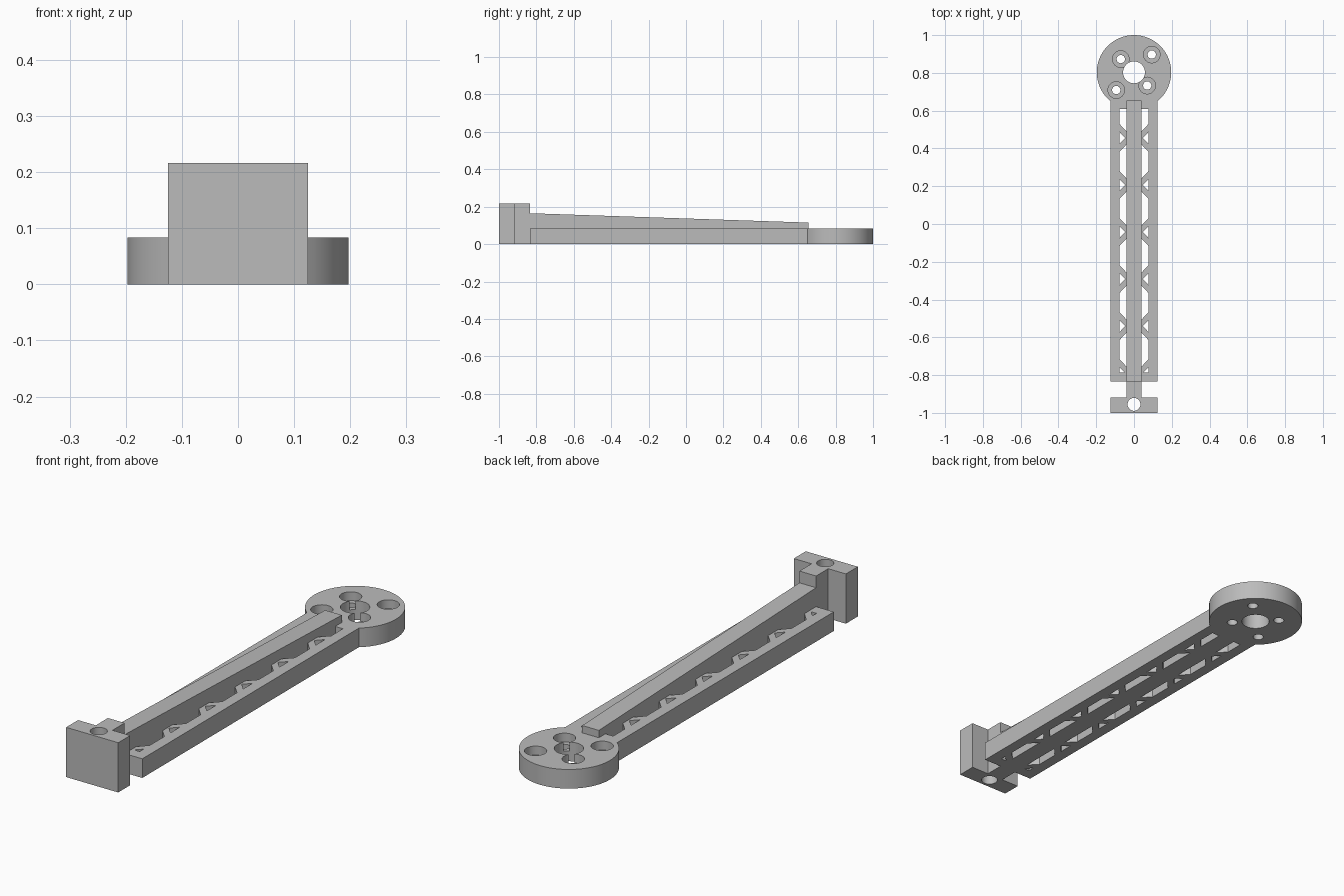
import bpy
import bmesh
from math import cos, sin, pi, asin

if "Cube" in bpy.data.objects:
    bpy.data.objects.remove(bpy.data.objects["Cube"], do_unlink=True)

grey = bpy.data.materials.new("plain grey")
grey.use_nodes = True
GREY = (0.5, 0.5, 0.5, 1)
grey.diffuse_color = GREY
grey.node_tree.nodes["Principled BSDF"].inputs["Base Color"].default_value = GREY


def prisms(name, outlines, low, high, place=lambda u, v, w: (u, v, w)):
    """Extrude closed 2D outlines from low to high into one object."""
    bm = bmesh.new()
    for outline in outlines:
        rings = [[bm.verts.new(place(u, v, w)) for u, v in outline] for w in (low, high)]
        bm.faces.new(rings[0])
        bm.faces.new(rings[1])
        n = len(outline)
        for i in range(n):
            j = (i + 1) % n
            bm.faces.new((rings[0][i], rings[0][j], rings[1][j], rings[1][i]))
    bmesh.ops.recalc_face_normals(bm, faces=bm.faces)
    mesh = bpy.data.meshes.new(name)
    bm.to_mesh(mesh)
    bm.free()
    mesh.materials.append(grey)
    obj = bpy.data.objects.new(name, mesh)
    bpy.context.collection.objects.link(obj)
    return obj


def circle(x, y, r, n=40):
    return [(x + r * cos(2 * pi * i / n), y + r * sin(2 * pi * i / n)) for i in range(n)]


def cut(target, outlines, low, high):
    cutter = prisms("cutter", outlines, low, high)
    cutter.hide_render = True
    bpy.context.view_layer.objects.active = target
    mod = target.modifiers.new("cut", "BOOLEAN")
    mod.operation = "DIFFERENCE"
    mod.solver = "EXACT"
    mod.object = cutter
    bpy.ops.object.modifier_apply(modifier=mod.name)
    bpy.data.objects.remove(cutter, do_unlink=True)


def smooth(obj):
    bpy.ops.object.select_all(action="DESELECT")
    obj.select_set(True)
    bpy.context.view_layer.objects.active = obj
    bpy.ops.object.shade_smooth_by_angle(angle=0.5)


def clip(points, lo, hi):
    """Trim a convex outline to lo <= y <= hi."""
    for limit, sign in ((lo, 1), (hi, -1)):
        kept = []
        for (x0, y0), (x1, y1) in zip(points, points[1:] + points[:1]):
            d0, d1 = sign * (y0 - limit), sign * (y1 - limit)
            if d0 >= 0:
                kept.append((x0, y0))
            if d0 * d1 < 0:
                t = d0 / (d0 - d1)
                kept.append((x0 + t * (x1 - x0), limit))
        points = kept
    return points


# Arm plate with round motor mount
WIDE, THICK, JOINT = 0.125, 0.083, -0.835
HUB_Y, HUB_R = 0.803, 0.197
start = -pi / 2 + asin(WIDE / HUB_R)
sweep = 2 * pi - 2 * asin(WIDE / HUB_R)
STEPS = 72
outline = [(-WIDE, JOINT), (WIDE, JOINT)]
for i in range(STEPS + 1):
    a = start + sweep * i / STEPS
    outline.append((HUB_R * cos(a), HUB_Y + HUB_R * sin(a)))
plate = prisms("arm_plate", [outline], 0, THICK)

# Lattice openings: cut-off diamonds beside the spine, small triangles by the rails
INNER, OUTER, PITCH = 0.04, 0.077, 0.249
openings = []
for side in (-1, 1):
    for k in range(6):
        y = -0.665 + k * PITCH
        diamond = [(INNER, y - 0.09), (OUTER, y - 0.05), (OUTER, y + 0.05), (INNER, y + 0.09)]
        m = y - PITCH / 2
        triangle = [(OUTER, m - 0.032), (OUTER, m + 0.032), (0.047, m)]
        for shape in (diamond, triangle):
            openings.append([(side * x, v) for x, v in clip(shape, -0.785, 0.61)])
cut(plate, openings, -0.1, 0.2)

# Shaft hole and four counterbored bolt holes
bolts = [(s * d, HUB_Y + t * d) for s, t, d in
         ((-1, 1, 0.07), (1, 1, 0.094), (1, -1, 0.07), (-1, -1, 0.094))]
holes = [circle(0, HUB_Y, 0.058)] + [circle(x, y, 0.022, 24) for x, y in bolts]
cut(plate, holes, -0.1, 0.2)
cut(plate, [circle(x, y, 0.044, 32) for x, y in bolts], 0.045, 0.2)
smooth(plate)

# Tapered spine standing on the plate
profile = [(JOINT, 0.04), (0.655, 0.04), (0.655, 0.115), (JOINT, 0.165)]
prisms("spine", [profile], -INNER, INNER, lambda y, z, x: (x, y, z))

# T-shaped mounting block with a vertical pin hole
half = [(WIDE, -1), (WIDE, -0.918), (INNER, -0.918), (INNER, JOINT)]
tee = half + [(-x, y) for x, y in reversed(half)]
block = prisms("mounting_block", [tee], 0, 0.216)
cut(block, [circle(0, -0.955, 0.034)], -0.1, 0.4)
smooth(block)
